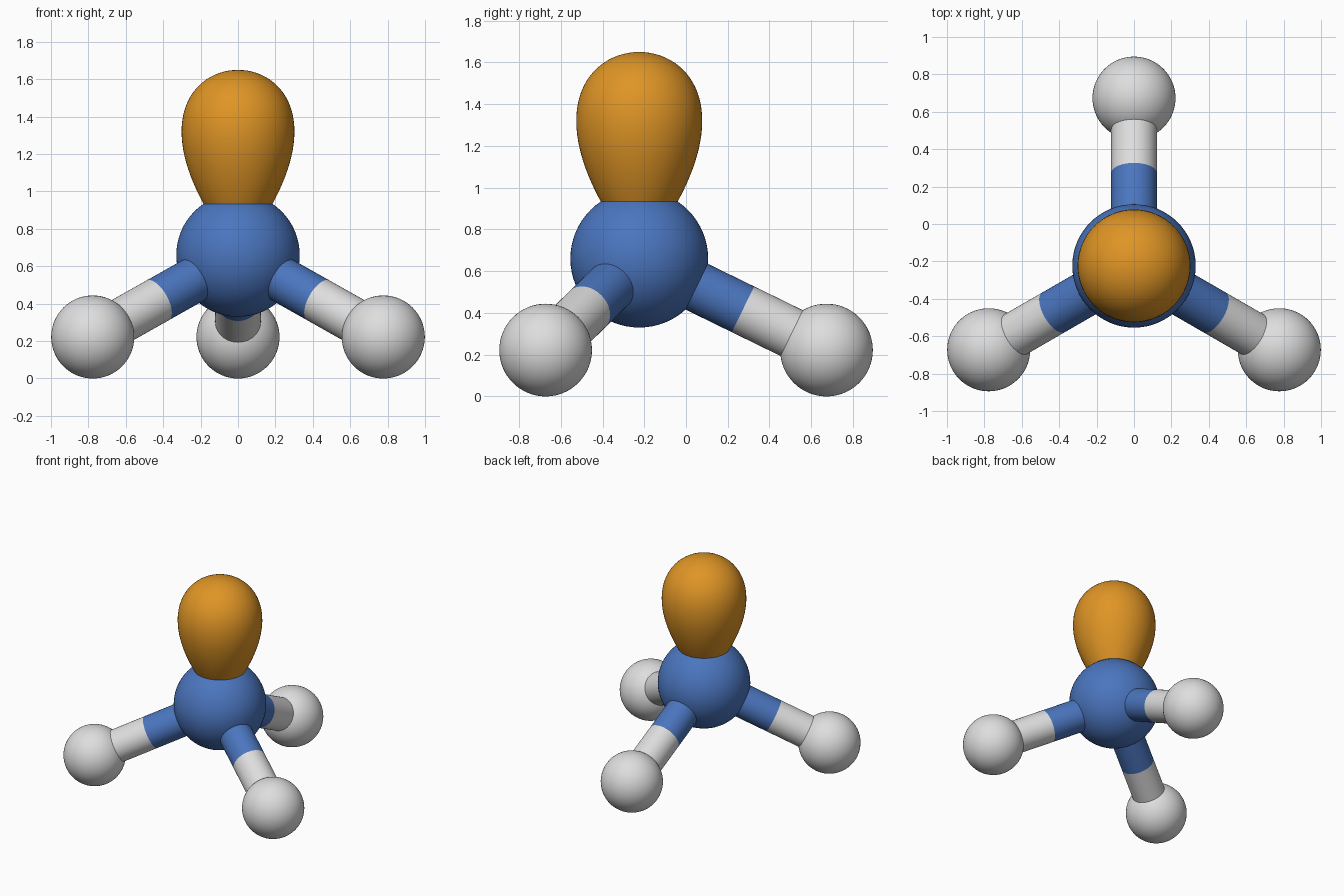
import bpy, bmesh, math
from mathutils import Vector

if "Cube" in bpy.data.objects:
    bpy.data.objects.remove(bpy.data.objects["Cube"])


def material(name, rgb):
    m = bpy.data.materials.new(name)
    m.diffuse_color = (*rgb, 1)
    m.use_nodes = True
    m.node_tree.nodes["Principled BSDF"].inputs["Base Color"].default_value = m.diffuse_color
    return m


BLUE = material("blue", (0.07, 0.18, 0.52))
WHITE = material("pale grey", (0.73, 0.73, 0.73))
ORANGE = material("orange", (0.74, 0.30, 0.019))

CENTRE = Vector((0, -0.224, 0.66))
R_CENTRE, R_OUTER, R_BOND = 0.33, 0.222, 0.122


def finish(obj, name, mat):
    obj.name = name
    obj.data.materials.append(mat)
    bpy.ops.object.shade_smooth_by_angle()
    return obj


def ball(name, loc, radius, mat):
    bpy.ops.mesh.primitive_uv_sphere_add(segments=64, ring_count=32, radius=radius, location=loc)
    return finish(bpy.context.object, name, mat)


def rod(name, a, b, mat):
    d = b - a
    bpy.ops.mesh.primitive_cylinder_add(vertices=48, radius=R_BOND, depth=d.length, location=(a + b) / 2)
    obj = bpy.context.object
    obj.rotation_euler = d.to_track_quat('Z', 'Y').to_euler()
    return finish(obj, name, mat)


# central atom
ball("central_atom", CENTRE, R_CENTRE, BLUE)

# three outer atoms with two-tone bonds, split midway between the ball surfaces
for i in range(3):
    a = math.radians(90 + 120 * i)
    outer = CENTRE + Vector((0.897 * math.cos(a), 0.897 * math.sin(a), R_OUTER - CENTRE.z))
    ball(f"outer_atom_{i + 1}", outer, R_OUTER, WHITE)
    d = outer - CENTRE
    u = d.normalized()
    split = CENTRE + u * (R_CENTRE + d.length - R_OUTER) / 2
    rod(f"inner_bond_{i + 1}", CENTRE + u * 0.2, split, BLUE)
    rod(f"outer_bond_{i + 1}", split, outer - u * 0.1, WHITE)

# teardrop lobe, growing from the middle of the central atom
LENGTH, WIDTH, RINGS = 0.99, 0.392, 48
bm = bmesh.new()
verts = []
for k in range(RINGS + 1):
    t = math.pi * k / RINGS
    r = WIDTH * math.sin(t) * math.sin(t / 2)
    verts.append(bm.verts.new((max(r, 0), 0, LENGTH * (1 - math.cos(t)) / 2)))
edges = [bm.edges.new(p) for p in zip(verts, verts[1:])]
bmesh.ops.spin(bm, geom=verts + edges, cent=(0, 0, 0), axis=(0, 0, 1),
               angle=math.tau, steps=64, use_duplicate=False)
bmesh.ops.remove_doubles(bm, verts=bm.verts, dist=1e-5)
bmesh.ops.recalc_face_normals(bm, faces=bm.faces)
mesh = bpy.data.meshes.new("lobe")
bm.to_mesh(mesh)
bm.free()
lobe = bpy.data.objects.new("lobe", mesh)
bpy.context.collection.objects.link(lobe)
lobe.location = CENTRE
bpy.ops.object.select_all(action='DESELECT')
lobe.select_set(True)
bpy.context.view_layer.objects.active = lobe
finish(lobe, "lone_pair_lobe", ORANGE)
